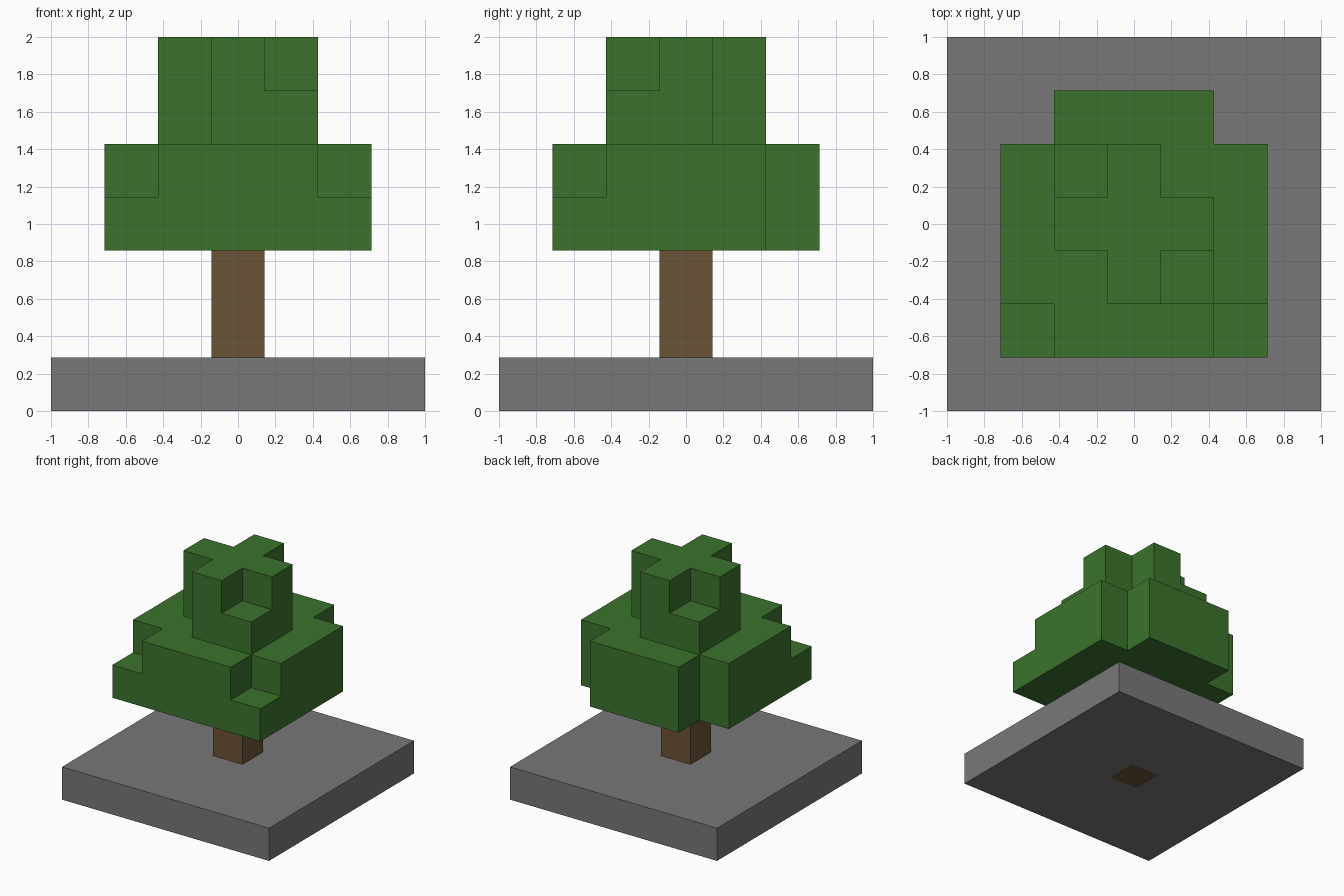
import bpy
import bmesh
from math import radians
from mathutils import Vector

cube = bpy.data.objects.get("Cube")
if cube:
    bpy.data.objects.remove(cube, do_unlink=True)

UNIT = 2 / 7  # edge length of one block


def material(name, rgb):
    mat = bpy.data.materials.new(name)
    mat.use_nodes = True
    mat.diffuse_color = (*rgb, 1)
    bsdf = mat.node_tree.nodes["Principled BSDF"]
    bsdf.inputs["Base Color"].default_value = (*rgb, 1)
    bsdf.inputs["Roughness"].default_value = 0.9
    return mat


def slab(reach, low, high):
    """Square slab of blocks, reaching equally far from the centre column."""
    span = range(-reach, reach + 1)
    return {(x, y, z) for x in span for y in span for z in range(low, high)}


def column(x, y, low, high):
    return {(x, y, z) for z in range(low, high)}


def build(name, blocks, solid, mat):
    """Skin the blocks, leaving out faces that touch any other block."""
    bm = bmesh.new()
    for block in sorted(blocks):
        centre = Vector(block) + Vector((0, 0, 0.5))
        for axis in range(3):
            for sign in (-1, 1):
                n = Vector((0, 0, 0))
                n[axis] = sign
                if tuple(int(a + b) for a, b in zip(block, n)) in solid:
                    continue
                u = Vector((0, 0, 0))
                u[(axis + 1) % 3] = 0.5
                v = n.cross(u)
                mid = centre + n / 2
                corners = (mid - u - v, mid + u - v, mid + u + v, mid - u + v)
                bm.faces.new([bm.verts.new(c * UNIT) for c in corners])
    bmesh.ops.remove_doubles(bm, verts=bm.verts, dist=0.001)
    bmesh.ops.dissolve_limit(bm, angle_limit=radians(1),
                             verts=bm.verts, edges=bm.edges)
    mesh = bpy.data.meshes.new(name)
    bm.to_mesh(mesh)
    bm.free()
    mesh.materials.append(mat)
    obj = bpy.data.objects.new(name, mesh)
    bpy.context.collection.objects.link(obj)


# Trunk runs through the ground slab up to the leaves
trunk = column(0, 0, 0, 3)
ground = slab(3, 0, 1) - trunk

# Lower leaves: back corners missing, front corners half height
lower = slab(2, 3, 5)
for side in (-2, 2):
    lower -= column(side, 2, 3, 5)
    lower -= column(side, -2, 4, 5)

# Upper leaves: one diagonal pair of corners missing, the other half height
upper = slab(1, 5, 7)
for side in (-1, 1):
    upper -= column(side, side, 5, 7)
    upper -= column(side, -side, 6, 7)

leaves = lower | upper
solid = ground | trunk | leaves

build("ground_slab", ground, solid, material("stone grey", (0.188, 0.188, 0.188)))
build("trunk", trunk, solid, material("bark brown", (0.147, 0.087, 0.038)))
build("leaves", leaves, solid, material("leaf green", (0.045, 0.171, 0.026)))
